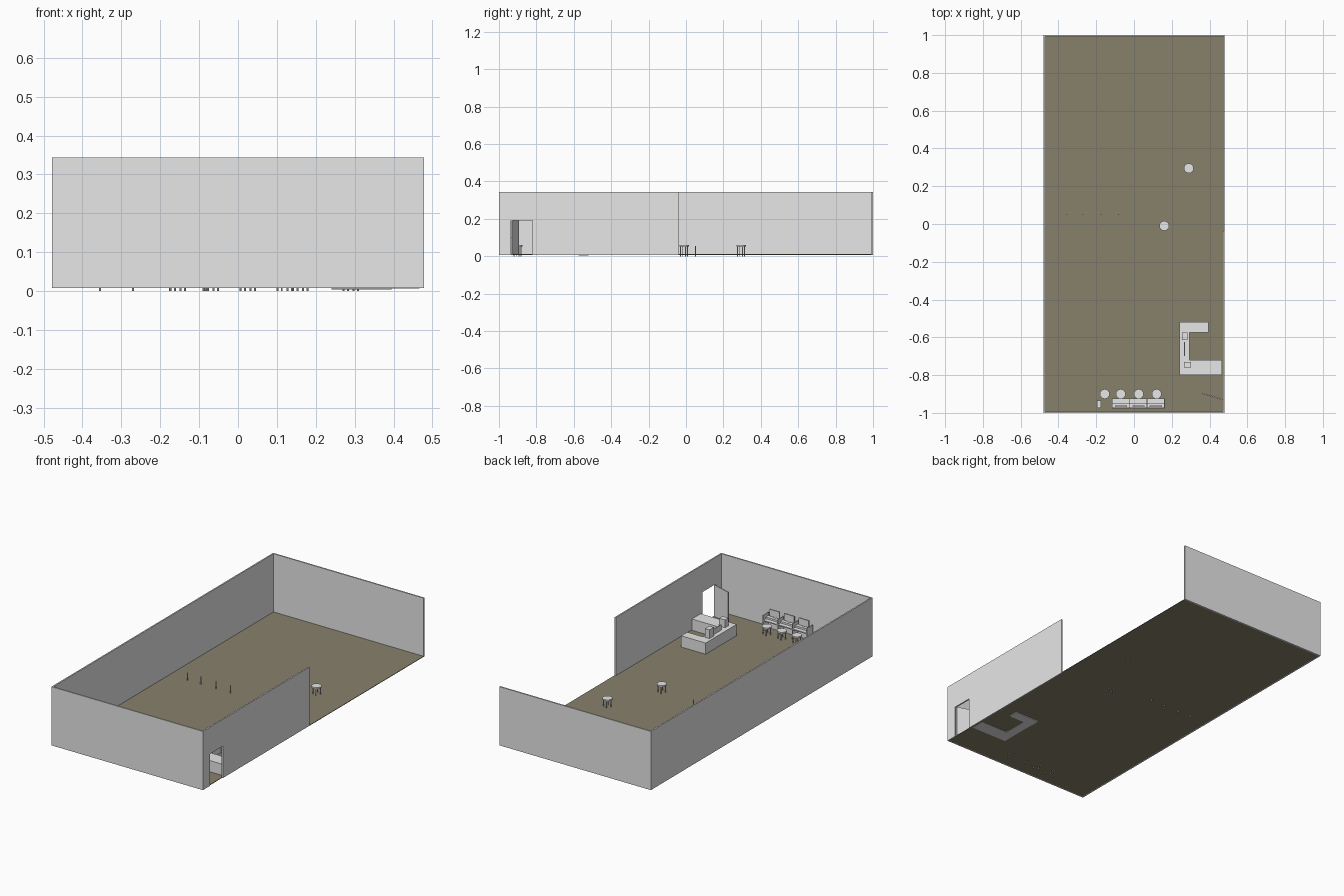
import bpy
import math

if "Cube" in bpy.data.objects:
    bpy.data.objects.remove(bpy.data.objects["Cube"], do_unlink=True)


def material(name, colour):
    m = bpy.data.materials.new(name)
    m.use_nodes = True
    m.diffuse_color = (*colour, 1)
    m.node_tree.nodes["Principled BSDF"].inputs["Base Color"].default_value = (*colour, 1)
    return m


GREY = material("plain grey", (0.8, 0.8, 0.8))
OLIVE = material("olive floor", (0.245, 0.22, 0.145))


def box(name, x, y, z, mat=GREY):
    """Box from (low, high) ranges along each axis."""
    bpy.ops.mesh.primitive_cube_add(size=1, location=[sum(r) / 2 for r in (x, y, z)])
    ob = bpy.context.object
    ob.name = name
    ob.scale = [r[1] - r[0] for r in (x, y, z)]
    bpy.ops.object.transform_apply(location=False, rotation=False)
    ob.data.materials.append(mat)
    return ob


def cylinder(name, x, y, z, radius, sides):
    bpy.ops.mesh.primitive_cylinder_add(vertices=sides, radius=radius, depth=z[1] - z[0],
                                        location=(x, y, sum(z) / 2))
    ob = bpy.context.object
    ob.name = name
    ob.data.materials.append(GREY)
    return ob


# Room shell: floor, three full walls, and a half wall with a doorway
W, L, T = 0.478, 1.0, 0.008
BASE, TOP, DOOR_TOP = 0.008, 0.343, 0.19
FLOOR = 0.011
WALL_Z = (BASE, TOP)
box("floor", (-W + T, W - T / 2), (-L + T, L - T), (BASE, FLOOR), OLIVE)
box("left_open_side_floor_edge", (W - T / 2, W), (-0.04, L - T), (BASE, FLOOR), OLIVE)
box("right_wall", (-W, -W + T), (-L, L), WALL_Z)
box("back_wall", (-W + T, W), (L - T, L), WALL_Z)
box("front_wall", (-W + T, W), (-L, -L + T), WALL_Z)
SIDE = (W - T, W)
box("left_wall_front", SIDE, (-L + T, -0.935), WALL_Z)
box("left_wall_rear", SIDE, (-0.82, -0.04), WALL_Z)
box("door_lintel", SIDE, (-0.935, -0.82), (DOOR_TOP, TOP))

# Door leaf standing open into the room
door = box("door", (0, 0.117), (-0.003, 0.003), (FLOOR, DOOR_TOP))
door.location.x, door.location.y = 0.415, -0.913
door.rotation_euler.z = -math.radians(17)

# Counter in a C shape, with equipment on it
COUNTER = 0.075
box("counter_front_arm", (0.24, 0.467), (-0.8, -0.72), (0.006, COUNTER))
box("counter_middle", (0.24, 0.295), (-0.72, -0.575), (0.006, COUNTER))
box("counter_rear_arm", (0.24, 0.395), (-0.575, -0.52), (0.004, COUNTER))
box("till", (0.255, 0.282), (-0.615, -0.575), (COUNTER, 0.125))
box("counter_screen", (0.265, 0.27), (-0.7, -0.625), (COUNTER, 0.105))
box("counter_machine", (0.265, 0.302), (-0.76, -0.73), (COUNTER, 0.12))


# Stools with four upright legs
def stool(x, y):
    cylinder("stool_seat", x, y, (0.052, 0.06), 0.026, 16)
    for k in range(4):
        a = math.radians(22 + 90 * k)
        cylinder("stool_leg", x + 0.02 * math.cos(a), y + 0.02 * math.sin(a),
                 (0, 0.053), 0.0025, 8)


for x, y in [(0.29, 0.295), (0.16, -0.01), (-0.155, -0.9),
             (-0.07, -0.9), (0.025, -0.9), (0.12, -0.9)]:
    stool(x, y)

# Row of slim posts
for x in (-0.355, -0.27, -0.175, -0.083):
    cylinder("post", x, 0.05, (0, 0.055), 0.003, 8)

# Three computer desks with dividers, and a tower unit beside them
START, STEP = -0.115, 0.092
for i in range(4):
    x = START + STEP * i
    box("desk_divider", (x - 0.002, x + 0.002), (-0.977, -0.925), (FLOOR, 0.1))
for i in range(3):
    a, b = START + STEP * i + 0.002, START + STEP * (i + 1) - 0.002
    box("desk_top", (a, b), (-0.977, -0.925), (0.066, 0.072))
    box("desk_back", (a, b), (-0.977, -0.973), (FLOOR, 0.066))
    box("desk_shelf", (a, b), (-0.973, -0.948), (0.072, 0.082))
    box("monitor", (a + 0.012, b - 0.012), (-0.968, -0.961), (0.086, 0.125))
    box("monitor_stand", (a + 0.038, b - 0.038), (-0.967, -0.962), (0.082, 0.086))
box("tower_unit", (-0.195, -0.175), (-0.975, -0.935), (FLOOR, 0.06))
